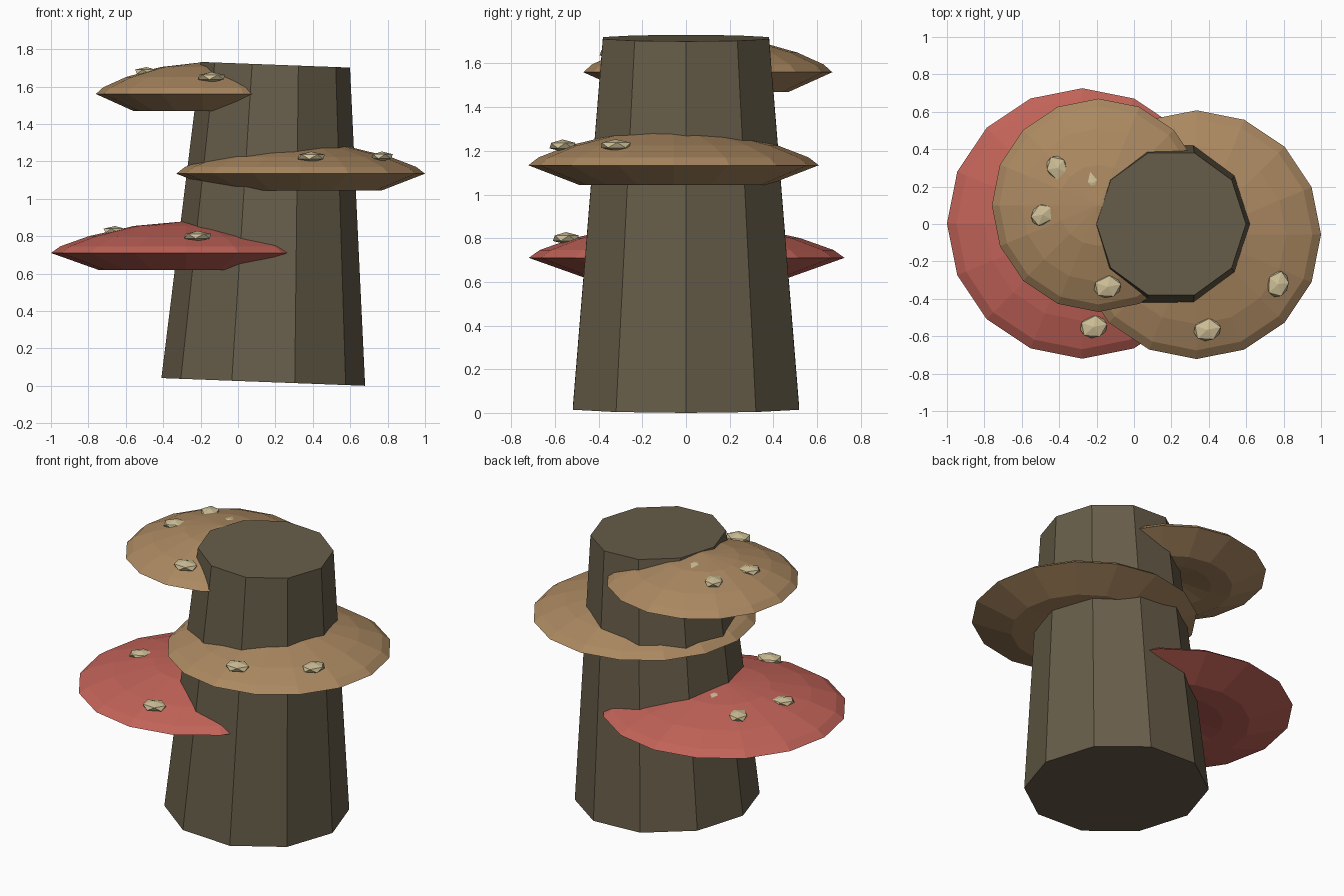
import bpy, bmesh, math
from mathutils import Matrix, Vector

if "Cube" in bpy.data.objects:
    bpy.data.objects.remove(bpy.data.objects["Cube"])


def material(name, rgb):
    m = bpy.data.materials.new(name)
    m.diffuse_color = (*rgb, 1)
    m.use_nodes = True
    m.node_tree.nodes["Principled BSDF"].inputs["Base Color"].default_value = m.diffuse_color
    return m


BARK = material("dark bark", (0.135, 0.110, 0.067))
TAN = material("tan cap", (0.410, 0.250, 0.120))
RED = material("dusty red cap", (0.540, 0.125, 0.098))
WART = material("pale wart", (0.610, 0.515, 0.305))


def finish(bm, name, mat):
    bmesh.ops.recalc_face_normals(bm, faces=bm.faces[:])
    me = bpy.data.meshes.new(name)
    bm.to_mesh(me)
    bm.free()
    me.materials.append(mat)
    ob = bpy.data.objects.new(name, me)
    bpy.context.collection.objects.link(ob)
    return ob


def lathe(name, profile, sides, mat):
    """Flat-shaded solid of revolution; radius 0 makes a pole."""
    bm = bmesh.new()
    rings = []
    for r, z in profile:
        if r == 0:
            rings.append([bm.verts.new((0, 0, z))])
        else:
            rings.append([bm.verts.new((r * math.cos(i * math.tau / sides),
                                        r * math.sin(i * math.tau / sides), z))
                          for i in range(sides)])
    for a, b in zip(rings, rings[1:]):
        for i in range(sides):
            j = (i + 1) % sides
            if len(a) == 1:
                bm.faces.new((a[0], b[i], b[j]))
            elif len(b) == 1:
                bm.faces.new((a[i], a[j], b[0]))
            else:
                bm.faces.new((a[i], a[j], b[j], b[i]))
    # Close open ends with a single flat face
    for ring in (rings[0], rings[-1]):
        if len(ring) > 1:
            bm.faces.new(ring)
    return finish(bm, name, mat)


# Trunk: tapered ten-sided post leaning slightly to the right
trunk = lathe("trunk", [(0.545, 0), (0.40, 1.697)], 10, BARK)
trunk.location = (0.135, 0, 0.0206)
trunk.rotation_euler = (0, 0.0378, 0)

# Shelf caps: (radius fraction, height from the rim), underside to crown
CAP = [(0, -0.03), (0.43, -0.085), (0.65, -0.09), (1, 0),
       (0.93, 0.036), (0.72, 0.09), (0.38, 0.145), (0, 0.17)]

# Warts: offset as a fraction of cap radius, height above rim, size, turn
WARTS = [(0.085, -0.765, 0.090, 0.078, 0.2),
         (0.654, -0.398, 0.092, 0.075, 1.3),
         (-0.386, 0.350, 0.119, 0.072, 2.1),
         (-0.526, -0.088, 0.119, 0.070, 0.7),
         (-0.053, 0.210, 0.136, 0.070, 1.8)]


def shelf(name, centre, radius, mat):
    cap = lathe(name + "_cap", [(r * radius, z) for r, z in CAP], 16, mat)
    cap.location = centre
    bm = bmesh.new()
    for fx, fy, z, size, turn in WARTS:
        m = (Matrix.Translation(Vector(centre) + Vector((fx * radius, fy * radius, z)))
             @ Matrix.Rotation(turn, 4, 'Z')
             @ Matrix.Diagonal((size * 1.05, size * 0.85, size * 0.36, 1)))
        bmesh.ops.create_icosphere(bm, subdivisions=1, radius=1, matrix=m)
    finish(bm, name + "_warts", WART)


shelf("lower_shelf", (-0.277, 0.003, 0.71), 0.723, RED)
shelf("middle_shelf", (0.335, -0.057, 1.134), 0.665, TAN)
shelf("upper_shelf", (-0.19, 0.10, 1.56), 0.57, TAN)
